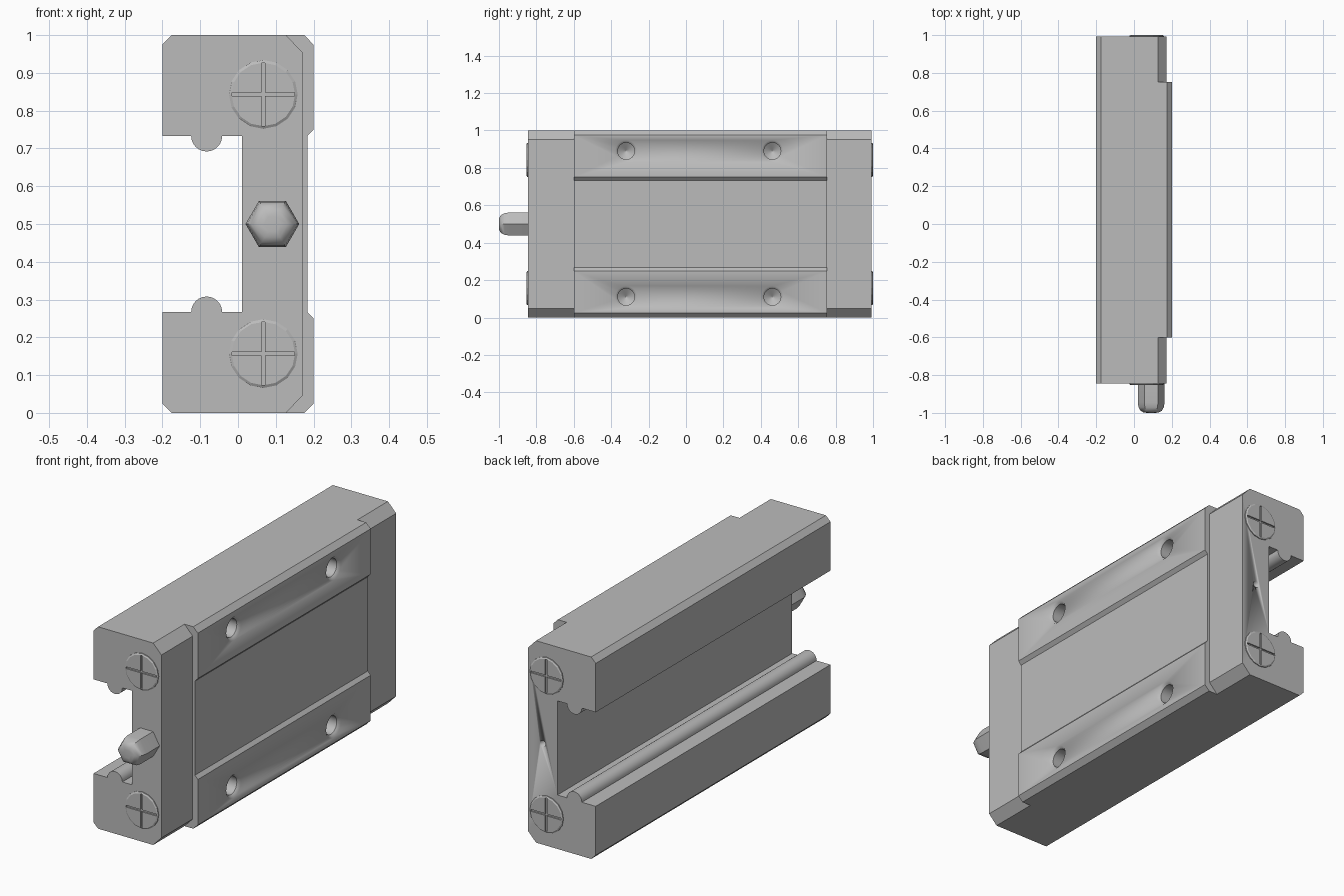
import bpy, bmesh
from math import cos, sin, pi, radians
from mathutils import Vector

if "Cube" in bpy.data.objects:
    bpy.data.objects.remove(bpy.data.objects["Cube"])

grey = bpy.data.materials.new("steel_grey")
grey.use_nodes = True
colour = (0.5, 0.5, 0.5, 1)
grey.diffuse_color = colour
grey.node_tree.nodes["Principled BSDF"].inputs["Base Color"].default_value = colour


def finish(name, bm, smooth=True):
    bmesh.ops.recalc_face_normals(bm, faces=bm.faces)
    mesh = bpy.data.meshes.new(name)
    bm.to_mesh(mesh)
    bm.free()
    mesh.materials.append(grey)
    obj = bpy.data.objects.new(name, mesh)
    bpy.context.collection.objects.link(obj)
    if smooth:
        activate(obj)
        bpy.ops.object.shade_smooth_by_angle(angle=radians(35))
    return obj


def activate(obj):
    bpy.ops.object.select_all(action='DESELECT')
    obj.select_set(True)
    bpy.context.view_layer.objects.active = obj


def extrude(name, outline, y0, y1):
    """Closed (x, z) outline carried along y."""
    bm = bmesh.new()
    face = bm.faces.new([bm.verts.new((x, y0, z)) for x, z in outline])
    moved = bmesh.ops.extrude_face_region(bm, geom=[face])["geom"]
    bmesh.ops.translate(bm, vec=(0, y1 - y0, 0),
                        verts=[v for v in moved if isinstance(v, bmesh.types.BMVert)])
    return finish(name, bm)


def lathe(name, profile, origin, axis, sides, smooth=True):
    """(radius, height) rings around an axis, capped at both ends."""
    axis = Vector(axis)
    u = Vector((0, 1, 0)) if axis.x else Vector((1, 0, 0))
    v = Vector((0, 0, 1))
    bm = bmesh.new()
    rings = []
    for r, h in profile:
        rings.append([bm.verts.new(Vector(origin) + axis * h + (u * cos(a) + v * sin(a)) * r)
                      for a in (2 * pi * i / sides for i in range(sides))])
    for low, high in zip(rings, rings[1:]):
        for i in range(sides):
            j = (i + 1) % sides
            bm.faces.new((low[i], low[j], high[j], high[i]))
    bm.faces.new(rings[0])
    bm.faces.new(rings[-1])
    return finish(name, bm, smooth)


def box(name, centre, size):
    bm = bmesh.new()
    bmesh.ops.create_cube(bm, size=1)
    bmesh.ops.scale(bm, vec=size, verts=bm.verts)
    bmesh.ops.translate(bm, vec=centre, verts=bm.verts)
    return finish(name, bm, False)


def cut(target, cutter):
    mod = target.modifiers.new("cut", 'BOOLEAN')
    mod.operation, mod.object, mod.solver = 'DIFFERENCE', cutter, 'EXACT'
    activate(target)
    bpy.ops.object.modifier_apply(modifier=mod.name)
    bpy.data.objects.remove(cutter)


def section(outer_half):
    """C-shaped outline from its lower half, mirrored about mid height."""
    ridge = [(-0.083 + 0.041 * cos(pi * i / 12), 0.267 + 0.041 * sin(pi * i / 12))
             for i in range(13)]
    half = [(0.01, 0.267)] + ridge + [(-0.2, 0.267), (-0.2, 0.025), (-0.175, 0)] + outer_half
    return half + [(x, 1 - z) for x, z in reversed(half)]


# Carriage block with recessed mounting face
block = extrude("carriage_block", section(
    [(0.175, 0), (0.2, 0.025), (0.2, 0.25), (0.184, 0.267)]), -0.6, 0.753)

# End caps, set back from the mounting face
cap_edge = [(0.127, 0), (0.172, 0.047)]
front_cap = extrude("front_end_cap", section(cap_edge), -0.845, -0.6)
rear_cap = extrude("rear_end_cap", section(cap_edge), 0.753, 0.992)

# Countersunk mounting holes
for y in (-0.32, 0.462):
    for z in (0.11, 0.89):
        cut(block, lathe("hole_cutter",
                         [(0.072, 0.014), (0.058, 0), (0.045, -0.014), (0.045, -0.1), (0.002, -0.13)],
                         (0.2, y, z), (1, 0, 0), 24))

# Small lubrication port in the rear cap
cut(rear_cap, lathe("port_cutter", [(0.016, -0.05), (0.016, 0.02)],
                    (0.09, 0.992, 0.5), (0, 1, 0), 16))

# Cross-slotted screws on both caps
for place, y, side in (("front", -0.845, -1), ("rear", 0.992, 1)):
    for level, z in (("lower", 0.157), ("upper", 0.843)):
        screw = lathe(f"{place}_{level}_screw", [(0.091, -0.01), (0.091, 0.004), (0.084, 0.008)],
                      (0.067, y, z), (0, side, 0), 16, False)
        for size in ((0.166, 0.012, 0.009), (0.009, 0.012, 0.166)):
            cut(screw, box("slot_cutter", (0.067, y + side * 0.007, z), size))

# Hexagonal grease nipple with rounded tip
lathe("grease_nipple",
      [(0.071, -0.01), (0.071, 0.1), (0.067, 0.125), (0.056, 0.144), (0.04, 0.153), (0.022, 0.155)],
      (0.091, -0.845, 0.5), (0, -1, 0), 6)
